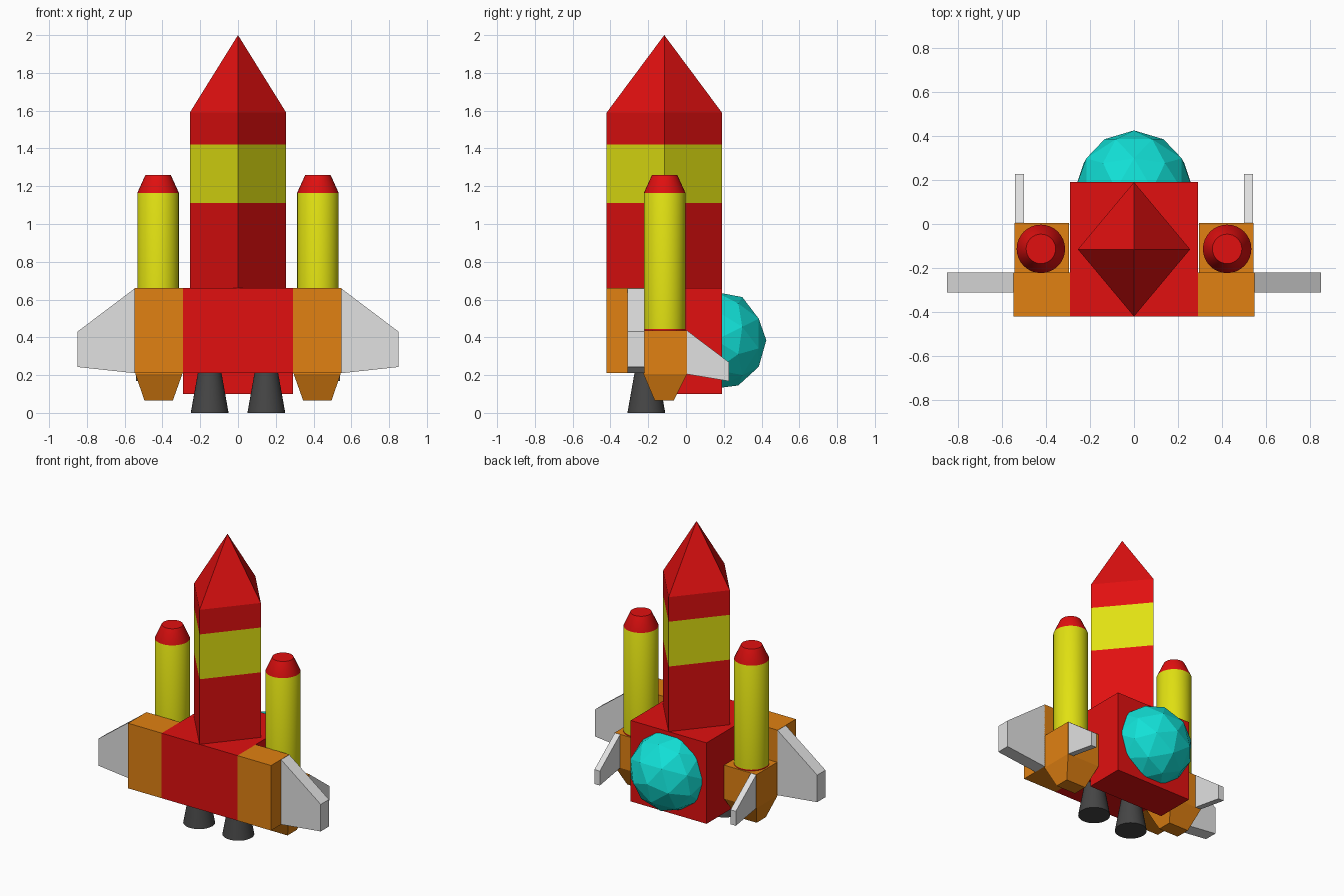
import bpy, bmesh, math
from mathutils import Matrix, Vector

if "Cube" in bpy.data.objects:
    bpy.data.objects.remove(bpy.data.objects["Cube"])


def mat(name, r, g, b):
    m = bpy.data.materials.new(name)
    m.diffuse_color = (r, g, b, 1)
    m.use_nodes = True
    m.node_tree.nodes["Principled BSDF"].inputs["Base Color"].default_value = m.diffuse_color
    return m


RED = mat("red", 0.75, 0.005, 0.005)
YELLOW = mat("yellow", 0.75, 0.75, 0.006)
ORANGE = mat("orange", 0.75, 0.22, 0.006)
GREY = mat("light grey", 0.75, 0.75, 0.75)
CYAN = mat("cyan", 0.006, 0.75, 0.68)
DARK = mat("dark grey", 0.06, 0.06, 0.06)


def finish(name, bm, mats, rule=None, smooth=False):
    bmesh.ops.recalc_face_normals(bm, faces=bm.faces)
    if rule:
        for f in bm.faces:
            f.material_index = rule(f.calc_center_median())
    me = bpy.data.meshes.new(name)
    bm.to_mesh(me)
    bm.free()
    for m in mats:
        me.materials.append(m)
    ob = bpy.data.objects.new(name, me)
    bpy.context.collection.objects.link(ob)
    if smooth:
        bpy.ops.object.select_all(action='DESELECT')
        ob.select_set(True)
        bpy.context.view_layer.objects.active = ob
        bpy.ops.object.shade_smooth_by_angle(angle=math.radians(25))
    return ob


def loft(name, loops, mats, rule=None, smooth=False):
    """Skin a list of equal-length point loops and cap both ends."""
    bm = bmesh.new()
    rings = [[bm.verts.new(p) for p in loop] for loop in loops]
    n = len(rings[0])
    for a, b in zip(rings, rings[1:]):
        for i in range(n):
            j = (i + 1) % n
            bm.faces.new((a[i], a[j], b[j], b[i]))
    bm.faces.new(rings[0])
    bm.faces.new(rings[-1])
    bmesh.ops.remove_doubles(bm, verts=bm.verts, dist=1e-5)
    return finish(name, bm, mats, rule, smooth)


def rect(x0, x1, y0, y1, z):
    return [(x0, y0, z), (x1, y0, z), (x1, y1, z), (x0, y1, z)]


def ring(cx, cy, rx, ry, z, n):
    return [(cx + rx * math.cos(2 * math.pi * i / n),
             cy + ry * math.sin(2 * math.pi * i / n), z) for i in range(n)]


# central body: front block and deeper rear block
loft("body_front", [rect(-.29, .29, -.42, -.08, z) for z in (.21, .66)], [RED])
loft("body_rear", [rect(-.29, .29, -.08, .19, z) for z in (.10, .66)], [RED])

# diamond tower with a yellow band and a pointed tip
loft("tower", [ring(0, -.115, .255, .305, z, 4) for z in (.65, 1.11, 1.42, 1.59)],
     [RED, YELLOW], lambda c: int(1.12 < c.z < 1.41))
bm = bmesh.new()
base = [bm.verts.new(p) for p in ring(0, -.115, .255, .305, 1.59, 4)]
tip = bm.verts.new((0, -.115, 2.0))
for i in range(4):
    bm.faces.new((base[i], base[(i + 1) % 4], tip))
finish("tower_tip", bm, [RED])

# faceted window dome on the back
bm = bmesh.new()
bmesh.ops.create_icosphere(bm, subdivisions=2, radius=.268,
                           matrix=Matrix.Translation(Vector((0, .157, .385)))
                           @ Matrix.Rotation(-math.pi / 2, 4, 'X')
                           @ Matrix.Rotation(math.pi / 2, 4, 'Z'))
bmesh.ops.bisect_plane(bm, geom=bm.verts[:] + bm.edges[:] + bm.faces[:],
                       plane_co=(0, .185, 0), plane_no=(0, -1, 0), clear_outer=True)
finish("dome", bm, [CYAN])

for side, s in (("left", -1), ("right", 1)):
    # front and rear pods
    loft(side + "_front_pod", [rect(s * .29, s * .547, -.42, -.22, z) for z in (.21, .66)], [ORANGE])
    loft(side + "_rear_pod", [rect(s * .345, s * .495, -.165, -.065, .065),
                              rect(s * .295, s * .543, -.225, .005, .205),
                              rect(s * .295, s * .543, -.225, .005, .437)], [ORANGE])
    # swept side wing
    wing = ((.545, .66), (.85, .43), (.85, .243), (.545, .21))
    loft(side + "_wing", [[(s * x, y, z) for x, z in wing] for y in (-.31, -.22)], [GREY])
    # small tail fin
    fin = ((.004, .437), (.228, .268), (.228, .168), (.004, .205))
    loft(side + "_tail_fin", [[(s * x, y, z) for y, z in fin] for x in (.50, .541)], [GREY])
    # booster with red foot line and blunt nose
    prof = ((.11, .435), (.11, .445), (.11, 1.165), (.067, 1.26))
    loft(side + "_booster", [ring(s * .423, -.113, r, r, z, 32) for r, z in prof],
         [RED, YELLOW], lambda c: int(.45 < c.z < 1.16), True)
    # engine nozzle
    loft(side + "_nozzle", [ring(s * .15, -.21, r, r, z, 32) for r, z in ((.10, 0), (.062, .215))],
         [DARK], None, True)
